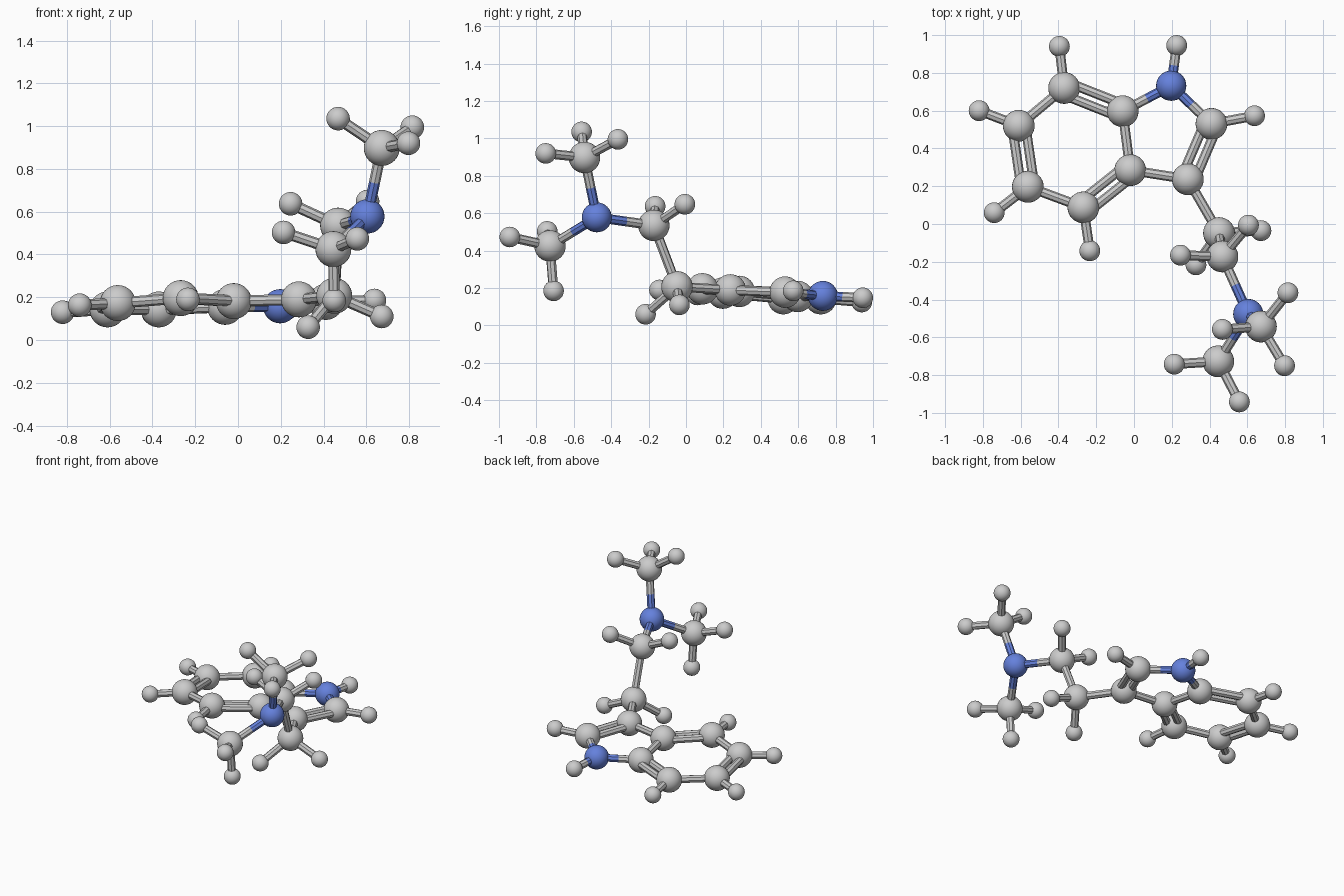
import bpy
from mathutils import Vector

if "Cube" in bpy.data.objects:
    bpy.data.objects.remove(bpy.data.objects["Cube"])

RADIUS = {"C": 0.084, "N": 0.08, "H": 0.055}
ROD = 0.026        # bond thickness
GAP = 0.035        # half spacing of the two rods of a double bond

blue = bpy.data.materials.new("nitrogen_blue")
blue.diffuse_color = (0.13, 0.22, 0.72, 1)
blue.use_nodes = True
blue.node_tree.nodes["Principled BSDF"].inputs["Base Color"].default_value = blue.diffuse_color

# Heavy atoms: name -> element, position, attached hydrogens
ATOMS = {
    # six-sided ring
    "ring_a": ("C", (-.37, .72, .143), [(-.395, .94, .125)]),
    "ring_b": ("C", (-.61, .52, .143), [(-.82, .60, .13)]),
    "ring_c": ("C", (-.562, .197, .173), [(-.74, .06, .163)]),
    "ring_d": ("C", (-.268, .088, .196), [(-.234, -.142, .19)]),
    "ring_e": ("C", (-.02, .285, .182), []),
    "ring_f": ("C", (-.06, .597, .155), []),
    # five-sided ring
    "ring_n": ("N", (.197, .732, .158), [(.226, .945, .148)]),
    "ring_g": ("C", (.41, .53, .178), [(.638, .573, .185)]),
    "ring_h": ("C", (.285, .237, .19), []),
    # side chain
    "chain_a": ("C", (.45, -.048, .207), [(.672, -.035, .11), (.328, -.216, .06)]),
    "chain_b": ("C", (.468, -.172, .535), [(.246, -.165, .637), (.606, -.006, .648)]),
    "chain_n": ("N", (.605, -.477, .578), []),
    # methyl groups
    "methyl_top": ("C", (.672, -.543, .898),
                   [(.468, -.558, 1.035), (.815, -.364, .995), (.797, -.75, .92)]),
    "methyl_low": ("C", (.446, -.727, .425),
                   [(.213, -.742, .503), (.558, -.942, .473), (.45, -.708, .185)]),
}
SINGLE = ["ring_a ring_b", "ring_c ring_d", "ring_e ring_f", "ring_f ring_n",
          "ring_n ring_g", "ring_h ring_e", "ring_h chain_a", "chain_a chain_b",
          "chain_b chain_n", "chain_n methyl_top", "chain_n methyl_low"]
DOUBLE = ["ring_a ring_f", "ring_b ring_c", "ring_d ring_e", "ring_g ring_h"]


def paint(ob, element):
    if element == "N":
        ob.data.materials.append(blue)


def ball(name, element, pos):
    bpy.ops.mesh.primitive_uv_sphere_add(segments=32, ring_count=16,
                                         radius=RADIUS[element], location=pos)
    ob = bpy.context.object
    ob.name = name
    bpy.ops.object.shade_smooth()
    paint(ob, element)


def rod(name, element, start, end):
    d = end - start
    bpy.ops.mesh.primitive_cylinder_add(vertices=8, radius=ROD, depth=d.length,
                                        location=(start + end) / 2)
    ob = bpy.context.object
    ob.name = name
    ob.rotation_euler = d.to_track_quat('Z', 'Y').to_euler()
    paint(ob, element)


def bond(name, ea, pa, eb, pb, double=False):
    # each half of the bond takes the colour of its own atom
    a, b = Vector(pa), Vector(pb)
    side = (b - a).cross(Vector((0, 0, 1))).normalized() * GAP
    for off in ((side, -side) if double else (Vector(),)):
        mid = (a + b) / 2 + off
        rod(name, ea, a + off, mid)
        rod(name, eb, mid, b + off)


# Balls and hydrogen spokes
for name, (element, pos, hydrogens) in ATOMS.items():
    ball(name + "_atom", element, pos)
    for h in hydrogens:
        ball(name + "_hydrogen", "H", h)
        bond(name + "_hydrogen_bond", element, pos, "H", h)

# Bonds between heavy atoms
for pairs, double in ((SINGLE, False), (DOUBLE, True)):
    for pair in pairs:
        a, b = pair.split()
        bond(f"bond_{a}_{b}", *ATOMS[a][:2], *ATOMS[b][:2], double)
